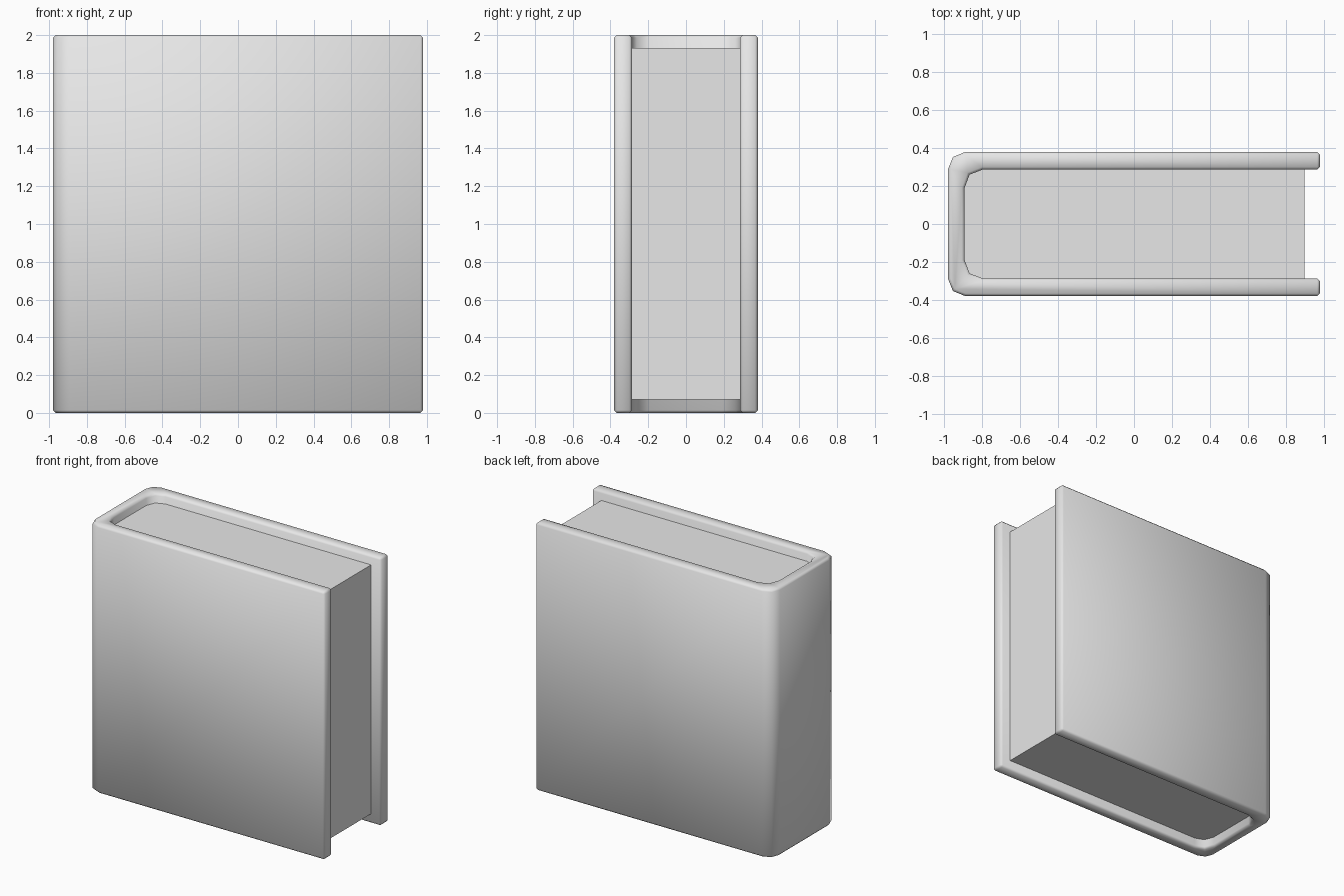
import bpy
import bmesh
import math

cube = bpy.data.objects.get("Cube")
if cube:
    bpy.data.objects.remove(cube, do_unlink=True)

grey = bpy.data.materials.new("plain_grey")
grey.use_nodes = True
grey.diffuse_color = (0.8, 0.8, 0.8, 1)
grey.node_tree.nodes["Principled BSDF"].inputs["Base Color"].default_value = (0.8, 0.8, 0.8, 1)


def mirrored(half):
    """Complete a half outline by mirroring it across y = 0."""
    return half + [(x, -y) for x, y in reversed(half)]


def extrude_outline(name, outline, bottom, top):
    """Make a solid prism from a flat outline."""
    bm = bmesh.new()
    face = bm.faces.new([bm.verts.new((x, y, bottom)) for x, y in outline])
    grown = bmesh.ops.extrude_face_region(bm, geom=[face])["geom"]
    verts = [v for v in grown if isinstance(v, bmesh.types.BMVert)]
    bmesh.ops.translate(bm, verts=verts, vec=(0, 0, top - bottom))
    bmesh.ops.recalc_face_normals(bm, faces=bm.faces)
    mesh = bpy.data.meshes.new(name)
    bm.to_mesh(mesh)
    bm.free()
    mesh.materials.append(grey)
    obj = bpy.data.objects.new(name, mesh)
    bpy.context.collection.objects.link(obj)
    return obj


def shade(obj, degrees):
    bpy.ops.object.select_all(action="DESELECT")
    obj.select_set(True)
    bpy.context.view_layer.objects.active = obj
    bpy.ops.object.shade_smooth_by_angle(angle=math.radians(degrees))


# Half outlines, from the open edge round to the spine
outer = [(0.98, 0.38), (-0.89, 0.38), (-0.955, 0.353), (-0.98, 0.29)]
inner = [(0.98, 0.286), (-0.80, 0.286), (-0.867, 0.26), (-0.893, 0.19)]
block = [(0.90, 0.286)] + inner[1:]

# Cover: two boards and a spine in one wrap, with softened edges
cover = extrude_outline("cover", mirrored(outer) + mirrored(inner)[::-1], 0, 2)
bevel = cover.modifiers.new("soft_edges", "BEVEL")
bevel.width = 0.014
bevel.segments = 1
bevel.limit_method = "ANGLE"
bevel.angle_limit = math.radians(60)
bpy.context.view_layer.objects.active = cover
bpy.ops.object.modifier_apply(modifier=bevel.name)
shade(cover, 50)

# Page block, set in from the cover on its three open sides
pages = extrude_outline("pages", mirrored(block), 0.072, 1.932)
shade(pages, 50)
